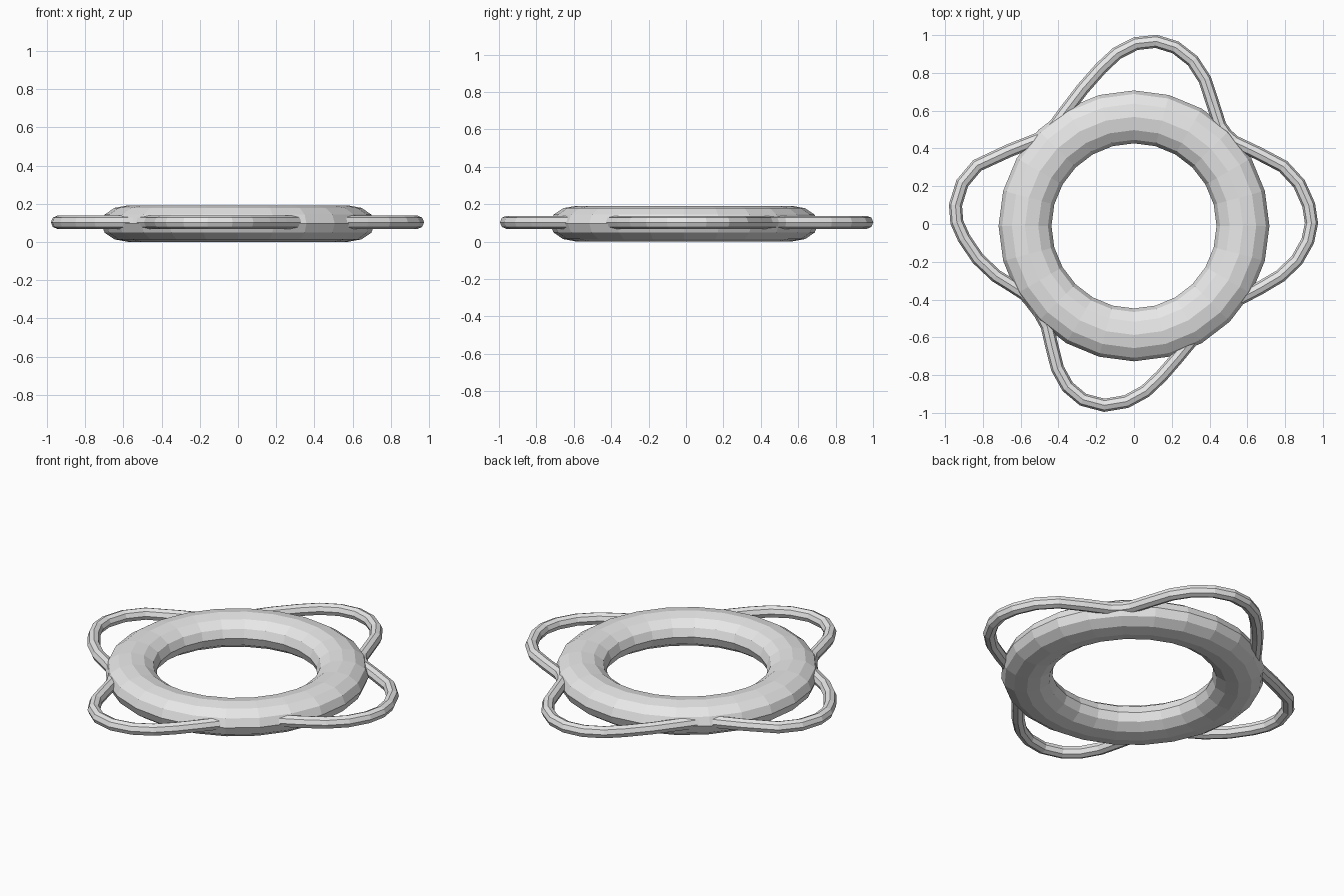
import bpy

if "Cube" in bpy.data.objects:
    bpy.data.objects.remove(bpy.data.objects["Cube"], do_unlink=True)

grey = bpy.data.materials.new("light grey")
grey.use_nodes = True
colour = (0.8, 0.8, 0.8, 1)
grey.diffuse_color = colour
grey.node_tree.nodes["Principled BSDF"].inputs["Base Color"].default_value = colour

# Flattened float ring
bpy.ops.mesh.primitive_torus_add(major_segments=24, minor_segments=12,
                                 major_radius=0.577, minor_radius=0.14,
                                 location=(0, -0.01, 0.096))
ring = bpy.context.object
ring.name = "float_ring"
ring.scale.z = 0.68
ring.data.materials.append(grey)

# Grab rope: one closed path with four slack loops, clockwise from the back
back_loop = [(-.36, .6), (-.175, .825), (.01, .955), (.22, .935), (.375, .765), (.455, .52)]
left_loop = [(.53, .435), (.79, .305), (.925, .1), (.92, -.09), (.775, -.275), (.55, -.4)]
front_loop = [(.31, -.61), (.145, -.805), (-.04, -.94), (-.27, -.93), (-.405, -.765), (-.46, -.54)]
right_loop = [(-.58, -.37), (-.73, -.275), (-.9, -.075), (-.945, .1), (-.83, .31), (-.48, .46)]
path = back_loop + left_loop + front_loop + right_loop

curve = bpy.data.curves.new("grab_rope", "CURVE")
curve.dimensions = "3D"
curve.bevel_depth = 0.035
curve.bevel_resolution = 2
curve.resolution_u = 2
spline = curve.splines.new("BEZIER")
spline.bezier_points.add(len(path) - 1)
for point, (x, y) in zip(spline.bezier_points, path):
    point.co = (x, y, 0.103)
    point.handle_left_type = point.handle_right_type = "AUTO"
spline.use_cyclic_u = True
spline.use_smooth = False
curve.materials.append(grey)
rope = bpy.data.objects.new("grab_rope", curve)
bpy.context.collection.objects.link(rope)

# Turn the rope into a mesh
bpy.ops.object.select_all(action="DESELECT")
rope.select_set(True)
bpy.context.view_layer.objects.active = rope
bpy.ops.object.convert(target="MESH")
bpy.ops.object.shade_flat()
